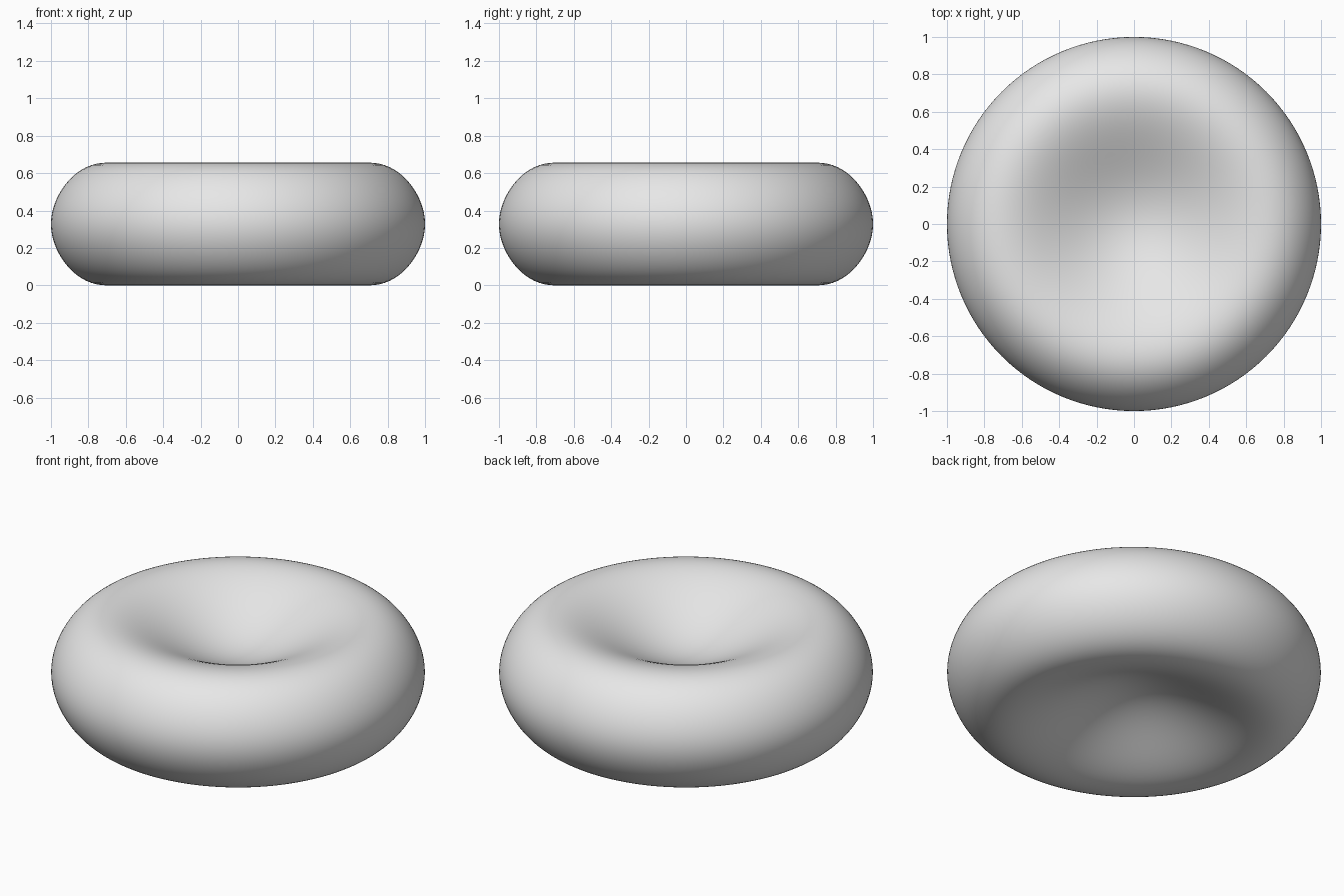
import bpy
import bmesh

cube = bpy.data.objects.get("Cube")
if cube:
    bpy.data.objects.remove(cube, do_unlink=True)

HALF_HEIGHT = 0.328


def thickness(r2):
    """Thickness factor: thin at the centre, swelling towards the rim."""
    return 0.207 + 2.003 * r2 - 1.123 * r2 * r2


# Light grey material
grey = bpy.data.materials.new("light_grey")
grey.use_nodes = True
colour = (0.8, 0.8, 0.8, 1.0)
grey.diffuse_color = colour
bsdf = next(n for n in grey.node_tree.nodes if n.type == "BSDF_PRINCIPLED")
bsdf.inputs["Base Color"].default_value = colour

# Dimpled disc: a unit sphere pressed into a round, double-concave profile
bm = bmesh.new()
bmesh.ops.create_uvsphere(bm, u_segments=128, v_segments=80, radius=1.0)
for v in bm.verts:
    r2 = v.co.x ** 2 + v.co.y ** 2
    v.co.z = HALF_HEIGHT + 0.5 * v.co.z * thickness(r2)
for face in bm.faces:
    face.smooth = True
bmesh.ops.recalc_face_normals(bm, faces=bm.faces)

mesh = bpy.data.meshes.new("dimpled_disc")
bm.to_mesh(mesh)
bm.free()
mesh.materials.append(grey)
disc = bpy.data.objects.new("dimpled_disc", mesh)
bpy.context.collection.objects.link(disc)
